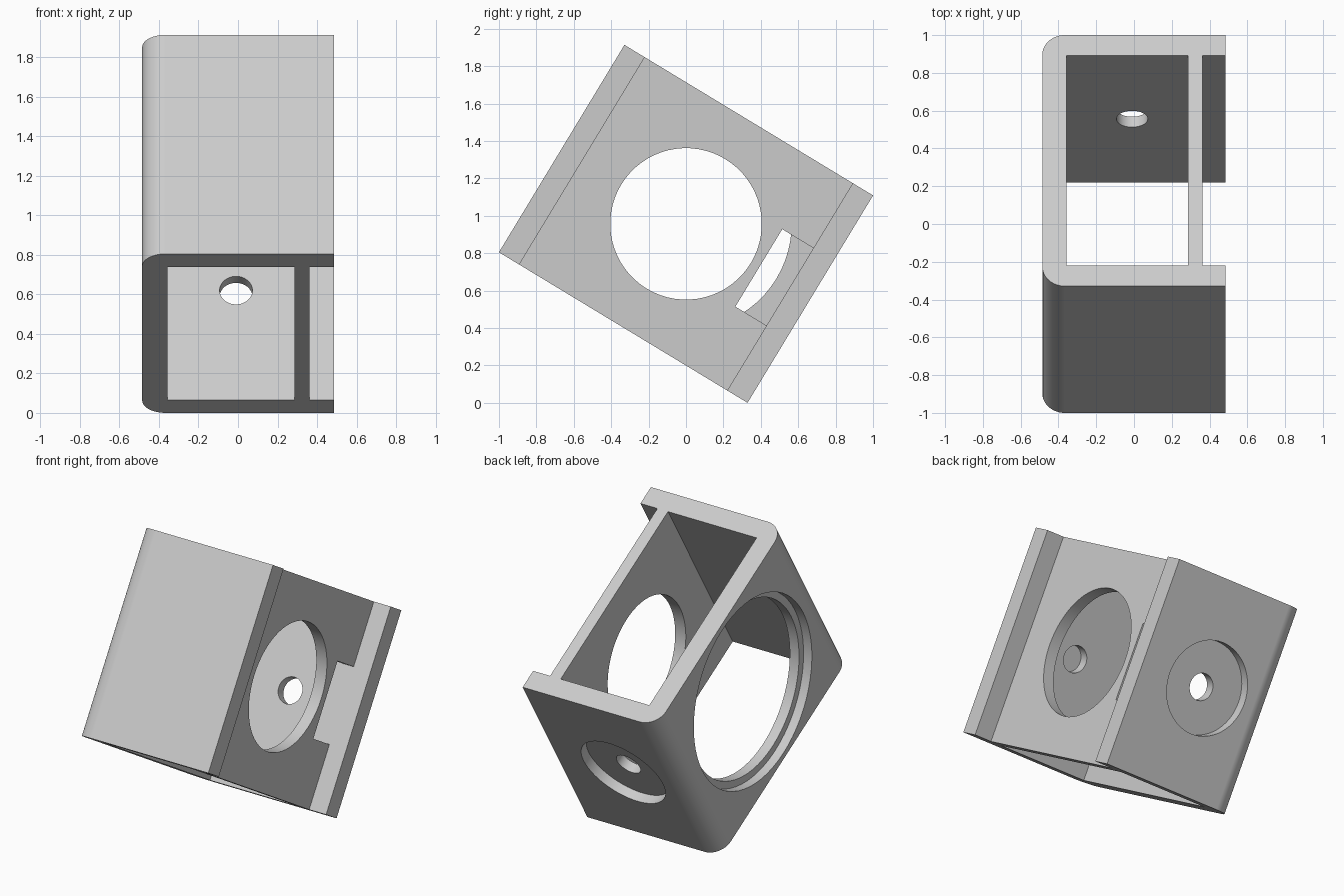
import bpy, bmesh, math
from mathutils import Matrix, Vector

if "Cube" in bpy.data.objects:
    bpy.data.objects.remove(bpy.data.objects["Cube"], do_unlink=True)

# Main sizes: x is width, y is length, z is depth before tilting
HX, HY, HZ = 0.485, 0.777, 0.648
WALL = 0.127
WEB_IN, WEB_OUT = 0.285, 0.362
INNER_X, INNER_Y = -HX + WALL, HY - WALL
TILT = math.radians(-31.19)
HOLE_X = -0.01
OVER = 0.1

gray = bpy.data.materials.new("light_gray")
gray.use_nodes = True
gray.diffuse_color = (0.6, 0.6, 0.6, 1)
gray.node_tree.nodes["Principled BSDF"].inputs["Base Color"].default_value = (0.6, 0.6, 0.6, 1)


def make_object(name, bm):
    mesh = bpy.data.meshes.new(name)
    bm.to_mesh(mesh)
    bm.free()
    mesh.materials.append(gray)
    obj = bpy.data.objects.new(name, mesh)
    bpy.context.collection.objects.link(obj)
    return obj


def box_mesh(low, high):
    low, high = Vector(low), Vector(high)
    bm = bmesh.new()
    bmesh.ops.create_cube(bm, size=1)
    bmesh.ops.scale(bm, vec=high - low, verts=bm.verts)
    bmesh.ops.translate(bm, vec=(low + high) / 2, verts=bm.verts)
    return bm


def cylinder_mesh(axis, radius, start, end, x=0):
    """Cylinder from start to end along the x or y axis."""
    bm = bmesh.new()
    bmesh.ops.create_cone(bm, cap_ends=True, segments=64, radius1=radius,
                          radius2=radius, depth=end - start)
    mid = (start + end) / 2
    if axis == "x":
        turn, place = Matrix.Rotation(math.pi / 2, 4, "Y"), (mid, 0, 0)
    else:
        turn, place = Matrix.Rotation(math.pi / 2, 4, "X"), (x, mid, 0)
    bmesh.ops.transform(bm, matrix=Matrix.Translation(place) @ turn, verts=bm.verts)
    return bm


def cut(target, bm):
    cutter = make_object("cutter", bm)
    cutter.hide_render = True
    mod = target.modifiers.new("cut", "BOOLEAN")
    mod.operation, mod.solver, mod.object = "DIFFERENCE", "EXACT", cutter
    bpy.context.view_layer.objects.active = target
    bpy.ops.object.modifier_apply(modifier=mod.name)
    bpy.data.objects.remove(cutter, do_unlink=True)


# Housing block with two rounded edges on the bored side
bm = box_mesh((-HX, -HY, -HZ), (HX, HY, HZ))
rounded = [e for e in bm.edges if all(v.co.x < 0 for v in e.verts)
           and abs(e.verts[0].co.z - e.verts[1].co.z) > HZ]
bmesh.ops.bevel(bm, geom=rounded, offset=0.12, segments=12, profile=0.5, affect="EDGES")
housing = make_object("housing", bm)

# Through cavity, open side channel and the notch in the web
cut(housing, box_mesh((INNER_X, -INNER_Y, -HZ - OVER), (WEB_IN, INNER_Y, HZ + OVER)))
cut(housing, box_mesh((WEB_OUT, -INNER_Y, -HZ - OVER), (HX + OVER, INNER_Y, HZ + OVER)))
cut(housing, box_mesh((WEB_IN - 0.05, 0.455, -0.242), (WEB_OUT + 0.05, INNER_Y, 0.242)))

# Round opening in the web, stepped bore in the side wall
cut(housing, cylinder_mesh("x", 0.405, WEB_IN - 0.05, WEB_OUT + 0.05))
cut(housing, cylinder_mesh("x", 0.565, -HX - OVER, INNER_X + 0.05))
cut(housing, cylinder_mesh("x", 0.612, -HX - OVER, -HX + 0.06))

# Counterbored hole in one end wall, blind pin hole in the other
cut(housing, cylinder_mesh("y", 0.083, INNER_Y - 0.05, HY + OVER, HOLE_X))
cut(housing, cylinder_mesh("y", 0.288, HY - 0.063, HY + OVER, HOLE_X))
cut(housing, cylinder_mesh("y", 0.083, -INNER_Y - 0.063, -INNER_Y + 0.05, HOLE_X))

# Tilt the finished housing and stand it on its lower edge
housing.data.transform(Matrix.Rotation(TILT, 4, "X"))
lowest = min(v.co.z for v in housing.data.vertices)
housing.data.transform(Matrix.Translation((0, 0, -lowest)))

# Smooth the curved walls and keep flat faces flat
bpy.ops.object.select_all(action="DESELECT")
housing.select_set(True)
bpy.context.view_layer.objects.active = housing
bpy.ops.object.shade_smooth_by_angle(angle=math.radians(30))
weighted = housing.modifiers.new("flat_faces", "WEIGHTED_NORMAL")
weighted.keep_sharp = True
